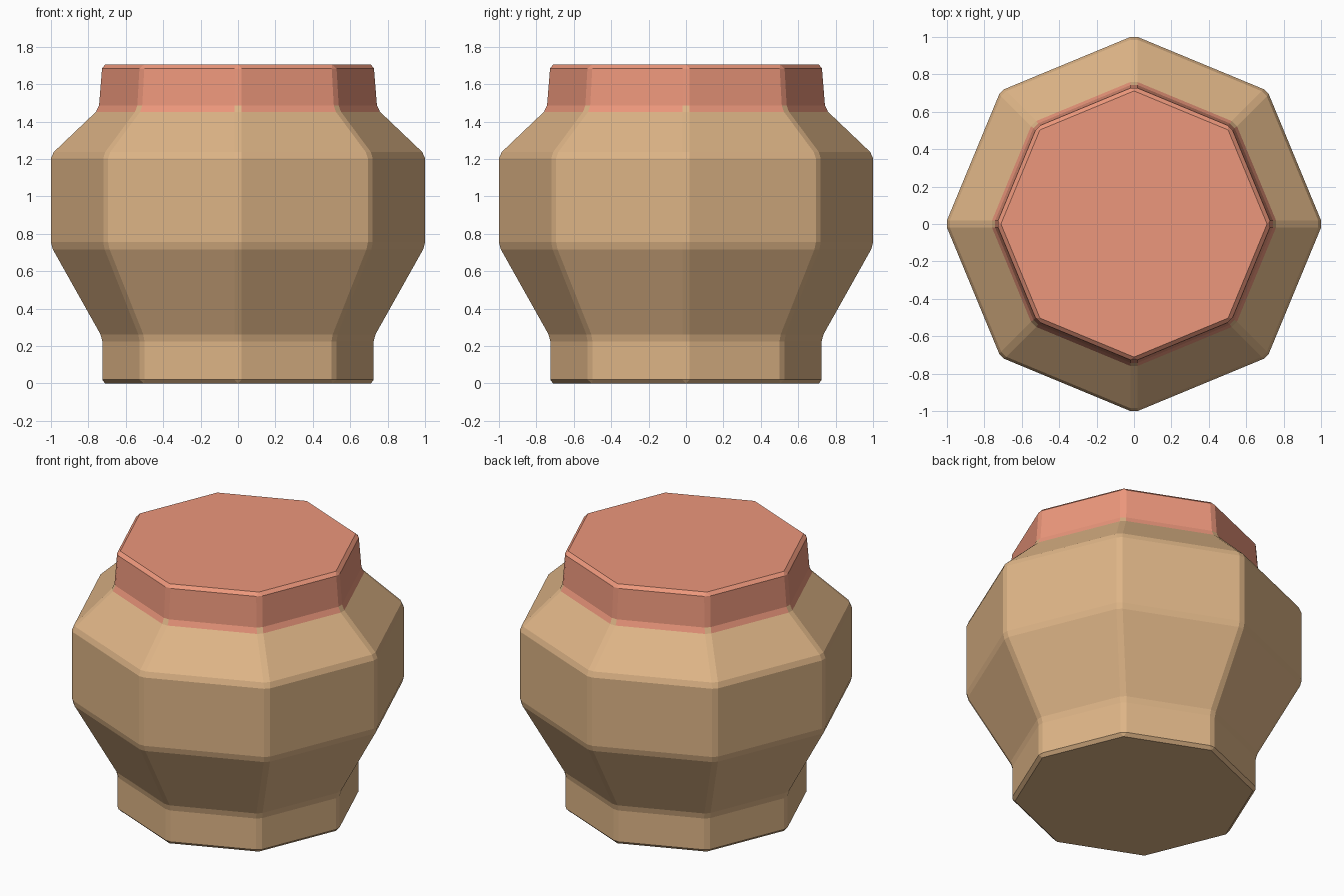
import bpy, bmesh
from math import cos, sin, tau

if "Cube" in bpy.data.objects:
    bpy.data.objects.remove(bpy.data.objects["Cube"])

SIDES = 8
# radius, height from the foot to the lid top
PROFILE = [(0.733, 0), (0.733, 0.245), (1.008, 0.735), (1.008, 1.223),
           (0.752, 1.467), (0.733, 1.704)]


def material(name, color):
    m = bpy.data.materials.new(name)
    m.diffuse_color = color
    m.use_nodes = True
    m.node_tree.nodes["Principled BSDF"].inputs["Base Color"].default_value = m.diffuse_color
    return m


# octagonal jar: rings joined by quads, closed at both ends
bm = bmesh.new()
rings = [[bm.verts.new((r * cos(tau * i / SIDES), r * sin(tau * i / SIDES), z))
          for i in range(SIDES)] for r, z in PROFILE]
bm.faces.new(rings[0][::-1])
for k in range(len(rings) - 1):
    a, b = rings[k], rings[k + 1]
    for i in range(SIDES):
        j = (i + 1) % SIDES
        f = bm.faces.new((a[i], a[j], b[j], b[i]))
        f.material_index = int(k == len(rings) - 2)
bm.faces.new(rings[-1]).material_index = 1

# small chamfer on every edge
bmesh.ops.bevel(bm, geom=bm.edges[:], offset=0.02, offset_type='OFFSET',
                segments=1, profile=0.5, affect='EDGES', material=-1)

# red lid: everything above the neck, including its chamfer
for f in bm.faces:
    f.material_index = int(f.calc_center_median().z > 1.46)
    # the neck corner patches stay the jar colour
    if f.material_index and f.calc_center_median().z < 1.49 and f.calc_area() < 0.002:
        f.material_index = 0

mesh = bpy.data.meshes.new("jar_with_lid")
bm.to_mesh(mesh)
bm.free()
mesh.materials.append(material("clay", (0.73, 0.46, 0.24, 1)))
mesh.materials.append(material("red_lid", (0.84, 0.31, 0.2, 1)))
jar = bpy.data.objects.new("jar_with_lid", mesh)
bpy.context.collection.objects.link(jar)
